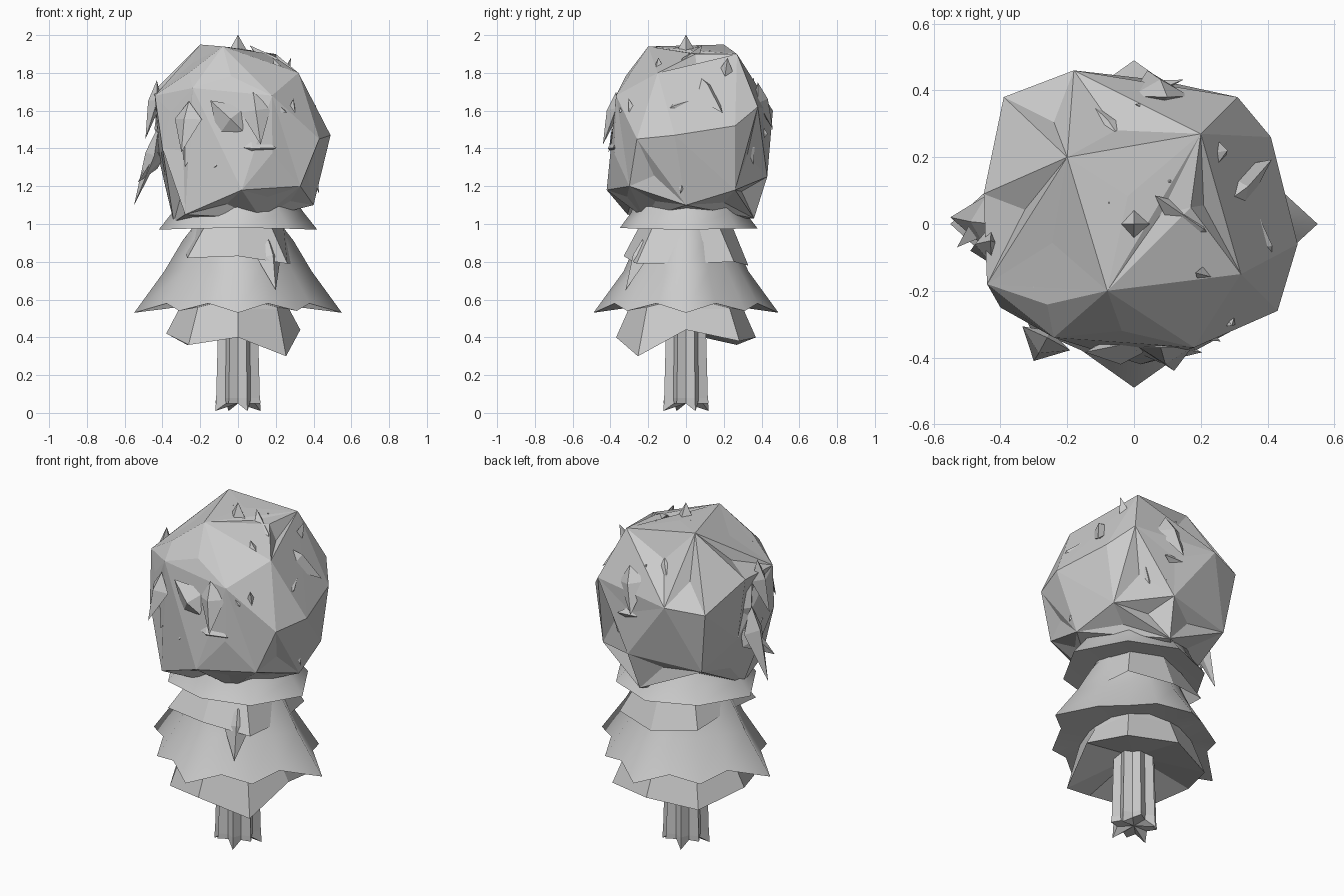
import bpy, bmesh, math, random
from mathutils import Vector

if "Cube" in bpy.data.objects:
    bpy.data.objects.remove(bpy.data.objects["Cube"])

random.seed(5)


def finish(bm, name, smooth=False):
    me = bpy.data.meshes.new(name)
    bm.normal_update()
    bm.to_mesh(me)
    bm.free()
    for p in me.polygons:
        p.use_smooth = smooth
    ob = bpy.data.objects.new(name, me)
    bpy.context.collection.objects.link(ob)
    return ob


def loft(name, rings, smooth=False, under=None):
    """Join rings of (radius, z) pairs; under closes the bottom at that height."""
    bm = bmesh.new()
    n = len(rings[0])

    def ring_verts(ring):
        return [bm.verts.new((r * math.cos(2 * math.pi * i / n),
                              r * math.sin(2 * math.pi * i / n), z))
                for i, (r, z) in enumerate(ring)]
    loops = [ring_verts(r) for r in rings]
    for a, b in zip(loops, loops[1:]):
        for i in range(n):
            j = (i + 1) % n
            bm.faces.new((a[i], a[j], b[j], b[i]))
    if under is not None:
        base = ring_verts(rings[0])
        tip = bm.verts.new((0, 0, under))
        for i in range(n):
            bm.faces.new((tip, base[(i + 1) % n], base[i]))
    return finish(bm, name, smooth)


def leaf(bm, base, tip, width, out, thick):
    """Pointed wedge lying along a surface whose outward direction is out."""
    base, tip, out = Vector(base), Vector(tip), Vector(out).normalized()
    side = (tip - base).cross(out).normalized() * width
    m = base.lerp(tip, 0.35)
    pts = [base, m + side - out * thick, tip, m - side - out * thick,
           m + out * thick, m - out * thick * 2]
    v = [bm.verts.new(p) for p in pts]
    for i in range(4):
        j = (i + 1) % 4
        bm.faces.new((v[i], v[4], v[j]))
        bm.faces.new((v[j], v[5], v[i]))


# fluted trunk with a jagged foot
N = 16
foot = [(0.13 if i % 2 else 0.09, 0.01 if i % 4 == 1 else 0.05) for i in range(N)]
shin = [(0.125 if i % 2 else 0.095, 0.08) for i in range(N)]
upper = [(0.11 if i % 2 else 0.085, 0.60) for i in range(N)]
loft("trunk", [foot, shin, upper], under=0.05)

# lowest foliage skirt
low_rim = [(.33, .44), (.40, .38), (.37, .40), (.38, .36),
           (.38, .42), (.37, .36), (.37, .40), (.36, .30)]
loft("lower_skirt", [low_rim, [(r * .82, .55) for r, z in low_rim], [(.20, .84)] * 8], under=.48)

# wide concave skirt with drooping tips
wide_rim, wide_mid, wide_top = [], [], []
for i in range(16):
    if i % 4 == 0:
        on_x = i % 8 == 0
        wide_rim.append((.55 if on_x else .49, .53))
        wide_mid.append((.39 if on_x else .33, .75))
        wide_top.append((.295 if on_x else .26, .91))
    else:
        wide_rim.append((.44, .54) if i % 2 == 0 else (.41, .58))
        wide_mid.append((.31, .75))
        wide_top.append((.24, .91))
loft("wide_skirt", [wide_rim, wide_mid, wide_top, [(.21, 1.02)] * 16], smooth=True, under=.60)

# short faceted collar
collar_rim = [(.29, .79), (.36, .80), (.33, .78), (.36, .82),
              (.28, .85), (.38, .82), (.33, .83), (.37, .79)]
loft("collar", [collar_rim, [(.24, 1.0)] * 8])

# upper skirt under the crown
up_rim = [(.42, .97) if i % 4 == 0 else (.38, .975) for i in range(8)]
up_rim[6] = (.35, .98)
loft("upper_skirt", [up_rim, [(r * .83, 1.06) for r, z in up_rim], [(.24, 1.22)] * 8],
     smooth=True, under=1.0)

# faceted crown
crown_points = [
    (-.20, .20, 1.95), (-.08, -.20, 1.94), (.17, .05, 1.90), (.20, .27, 1.90), (.32, -.15, 1.80),
    (-.45, .09, 1.70), (-.39, .38, 1.58), (-.18, .46, 1.60), (.31, .38, 1.62), (.41, .26, 1.52),
    (.49, -.06, 1.47), (.43, -.26, 1.45), (.18, -.37, 1.68), (-.24, -.34, 1.72), (-.44, -.18, 1.68),
    (-.40, -.25, 1.40), (-.42, .12, 1.35), (-.34, .34, 1.22), (.08, .43, 1.25), (.36, .26, 1.18),
    (.40, .0, 1.10), (.33, -.30, 1.20), (.02, -.42, 1.18), (-.28, -.31, 1.05), (-.34, -.05, 1.01),
    (.05, .36, 1.03), (.12, -.22, 1.03)]
bm = bmesh.new()
for p in crown_points:
    bm.verts.new(p)
bmesh.ops.convex_hull(bm, input=bm.verts)
bmesh.ops.triangulate(bm, faces=bm.faces)
bm.normal_update()
for f in list(bm.faces):
    if random.random() < 0.6:
        n = f.normal.copy()
        c = bmesh.ops.poke(bm, faces=[f])["verts"][0]
        c.co += n * random.uniform(-0.06, 0.02)
finish(bm, "crown")

# broad leaf wedges scattered over the crown
bm = bmesh.new()
mid = Vector((0, 0, 1.48))
COUNT = 34
for k in range(COUNT):
    z = 0.93 - 1.6 * (k + 0.5) / COUNT
    a = k * 2.399963
    s = math.sqrt(1 - z * z)
    d = Vector((s * math.cos(a), s * math.sin(a), z))
    surf = mid + Vector((d.x * .43, d.y * .415, d.z * .44))
    along = Vector((random.uniform(-1, 1), random.uniform(-1, 1), random.uniform(-1.4, .6)))
    along = (along - d * along.dot(d)).normalized() * random.uniform(.11, .17)
    leaf(bm, surf - along * .8 - d * .04, surf + along + d * .01,
         random.uniform(.07, .11), d, .035)
finish(bm, "leaf_wedges")

# larger pointed leaves: drooping sides, front, back and skirt
bm = bmesh.new()
for base, tip, w, out in [
        ((-.42, .0, 1.52), (-.55, .02, 1.10), .08, (-1, 0, .3)),
        ((-.41, .08, 1.40), (-.53, -.07, 1.22), .07, (-1, 0, 0)),
        ((-.43, -.05, 1.76), (-.49, -.08, 1.45), .06, (-1, 0, 0)),
        ((.36, .02, 1.45), (.43, -.03, 1.16), .07, (1, 0, 0)),
        ((-.26, -.34, 1.65), (-.30, -.41, 1.38), .08, (-.5, -1, 0)),
        ((.08, -.37, 1.70), (.12, -.44, 1.42), .08, (0, -1, 0)),
        ((.10, .38, 1.75), (.04, .46, 1.50), .09, (0, 1, 0)),
        ((.24, .20, 1.72), (.28, .22, 1.88), .06, (1, 0, .5)),
        ((.16, -.23, .92), (.20, -.32, .65), .07, (.6, -1, .6))]:
    leaf(bm, base, tip, w, out, .025)
finish(bm, "pointed_leaves")

# top tip
loft("top_tip", [[(.08, 1.86)] * 4, [(.001, 2.0)] * 4])
